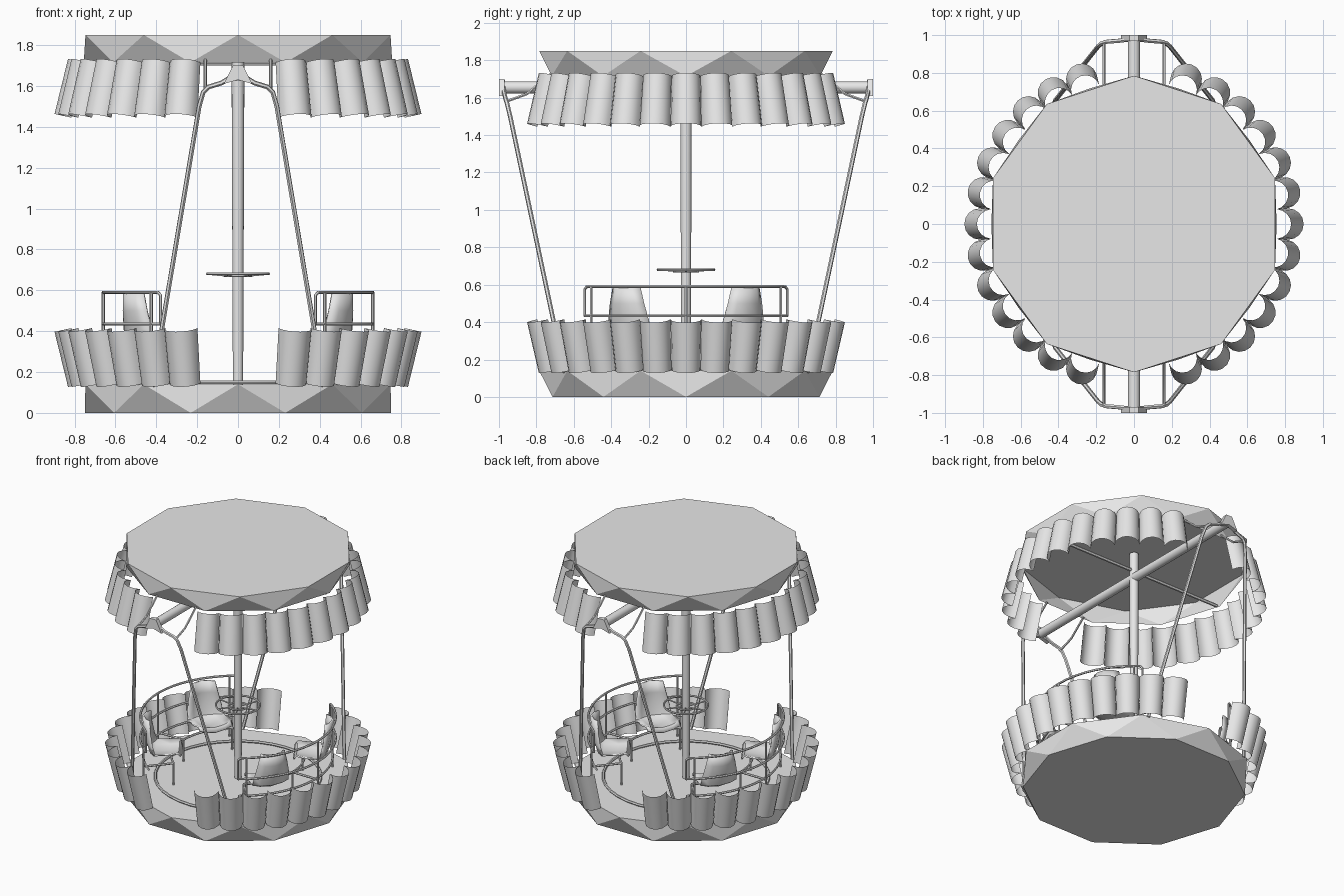
import bpy, bmesh
from math import sin, cos, pi, radians
from mathutils import Vector

cube = bpy.data.objects.get("Cube")
if cube:
    bpy.data.objects.remove(cube)

grey = bpy.data.materials.new("plain_grey")
grey.use_nodes = True
grey.diffuse_color = (0.8, 0.8, 0.8, 1)
grey.node_tree.nodes["Principled BSDF"].inputs["Base Color"].default_value = (0.8, 0.8, 0.8, 1)


def finish(name, mesh, smooth=True):
    mesh.materials.clear()
    mesh.materials.append(grey)
    obj = bpy.data.objects.new(name, mesh)
    bpy.context.collection.objects.link(obj)
    if smooth:
        bpy.ops.object.select_all(action='DESELECT')
        obj.select_set(True)
        bpy.context.view_layer.objects.active = obj
        bpy.ops.object.shade_smooth_by_angle(angle=radians(40))
    return obj


def from_bmesh(name, bm, smooth=True, outward=True):
    if outward:
        bmesh.ops.recalc_face_normals(bm, faces=bm.faces)
    mesh = bpy.data.meshes.new(name)
    bm.to_mesh(mesh)
    bm.free()
    return finish(name, mesh, smooth)


def tubes(name, paths, radius, closed=False):
    """Round tubes along several paths, joined in one mesh."""
    curve = bpy.data.curves.new(name, 'CURVE')
    curve.dimensions = '3D'
    curve.bevel_depth = radius
    curve.bevel_resolution = 1
    curve.use_fill_caps = True
    for path in paths:
        spline = curve.splines.new('POLY')
        spline.points.add(len(path) - 1)
        for p, co in zip(spline.points, path):
            p.co = (*co, 1)
        spline.use_cyclic_u = closed
    temp = bpy.data.objects.new("temp", curve)
    bpy.context.collection.objects.link(temp)
    graph = bpy.context.evaluated_depsgraph_get()
    mesh = bpy.data.meshes.new_from_object(temp.evaluated_get(graph))
    bpy.data.objects.remove(temp)
    return finish(name, mesh)


def polar(r, degrees, z):
    return Vector((r * cos(radians(degrees)), r * sin(radians(degrees)), z))


def arc(r, start, end, z, count=16):
    return [polar(r, start + (end - start) * i / count, z) for i in range(count + 1)]


def faceted_drum(name, r_low, z_low, r_top, z_top, open_bottom=False):
    """Ten-sided drum with a zigzag band of triangles."""
    bm = bmesh.new()
    n = 10
    low = [bm.verts.new(polar(r_low, 90 + 36 * (i + 0.5), z_low)) for i in range(n)]
    top = [bm.verts.new(polar(r_top, 90 + 36 * i, z_top)) for i in range(n)]
    for i in range(n):
        j = (i + 1) % n
        bm.faces.new((top[i], low[i], top[j]))
        bm.faces.new((low[i], low[j], top[j]))
    bm.faces.new(top)
    if not open_bottom:
        bm.faces.new(low[::-1])
    return from_bmesh(name, bm, smooth=False)


def scallops(name, side, z_of):
    """Flared half-round panels round one side; z_of places the heights."""
    bm = bmesh.new()
    count, steps = 13, 8
    step = 152 / count
    for k in range(count):
        mid = radians(-76 + step * (k + 0.5))
        out = Vector((side * cos(mid), sin(mid), 0))
        tan = Vector((-side * sin(mid), cos(mid), 0))
        rows = []
        for r, z in ((0.755, 0.145), (0.815, 0.415)):
            w = r * sin(radians(step / 2))
            row = []
            for i in range(steps + 1):
                a = -pi / 2 + pi * i / steps
                co = out * (r + w * cos(a)) + tan * w * sin(a)
                co.z = z_of(z - 0.018 * cos(a))
                row.append(bm.verts.new(co))
            rows.append(row)
        for i in range(steps):
            f = bm.faces.new((rows[0][i], rows[0][i + 1], rows[1][i + 1], rows[1][i]))
            f.normal_update()
            if f.normal.dot(out) < 0:
                f.normal_flip()
    return from_bmesh(name, bm, outward=False)


def cylinder(name, r1, r2, start, end, segments=16):
    start, end = Vector(start), Vector(end)
    bm = bmesh.new()
    bmesh.ops.create_cone(bm, cap_ends=True, segments=segments, radius1=r1, radius2=r2,
                          depth=(end - start).length)
    turn = (end - start).to_track_quat('Z', 'Y').to_matrix()
    bmesh.ops.rotate(bm, verts=bm.verts, matrix=turn)
    bmesh.ops.translate(bm, verts=bm.verts, vec=(start + end) / 2)
    return from_bmesh(name, bm)


# Base and canopy
faceted_drum("base", 0.75, 0, 0.785, 0.14)
faceted_drum("canopy", 0.755, 1.715, 0.785, 1.85, open_bottom=True)
for side, word in ((1, "left"), (-1, "right")):
    scallops(word + "_base_panels", side, lambda z: z)
    scallops(word + "_canopy_panels", side, lambda z: 1.86 - z)

# Centre pole, axle and cross bar
cylinder("centre_pole", 0.025, 0.032, (0, 0, 0.13), (0, 0, 1.84))
cylinder("axle", 0.032, 0.032, (0, -0.98, 1.655), (0, 0.98, 1.655))
tubes("canopy_cross_bar", [[(-0.73, 0, 1.71), (0.73, 0, 1.71)]], 0.012)

# Hand wheel with spokes
tubes("hand_wheel_rim", [arc(0.15, 0, 345, 0.68, 23)], 0.007, True)
tubes("hand_wheel_hub", [arc(0.065, 0, 330, 0.67, 11)], 0.006, True)
tubes("hand_wheel_spokes", [[polar(0.02, a, 0.668), polar(0.15, a, 0.68)]
                            for a in range(0, 360, 60)], 0.005)

# Hanger frames and axle brackets at both ends
for end, word in ((-1, "front"), (1, "back")):
    legs, stays = [], []
    for s in (-1, 1):
        legs.append([(s * x, end * y, z) for x, y, z in (
            (0.42, 0.65, 0.13), (0.19, 0.94, 1.5), (0.17, 0.957, 1.57),
            (0.145, 0.965, 1.595), (0.08, 0.97, 1.615), (0.04, 0.975, 1.64), (0, 0.98, 1.69))])
        stays.append([(s * 0.16, end * 0.96, 1.58), (s * 0.16, end * 0.85, 1.62),
                      (s * 0.16, end * 0.72, 1.73)])
    tubes(word + "_hanger_legs", legs, 0.012)
    tubes(word + "_canopy_stays", stays, 0.008)

    bm = bmesh.new()
    outline = ((-0.07, 1.61), (0, 1.63), (0.07, 1.61), (0.025, 1.7), (-0.025, 1.7))
    face = bm.faces.new([bm.verts.new((x, end * 0.97, z)) for x, z in outline])
    grown = bmesh.ops.extrude_face_region(bm, geom=[face])
    verts = [v for v in grown["geom"] if isinstance(v, bmesh.types.BMVert)]
    bmesh.ops.translate(bm, verts=verts, vec=(0, end * 0.03, 0))
    from_bmesh(word + "_axle_bracket", bm, smooth=False)

# Curved guard rails, seat rails and floor ring
for mid, word in ((0, "left"), (180, "right")):
    top = [polar(0.66, mid - 55, 0.43), polar(0.66, mid - 55, 0.575)]
    top += arc(0.66, mid - 53.5, mid + 53.5, 0.59)
    top += [polar(0.66, mid + 55, 0.575), polar(0.66, mid + 55, 0.43)]
    rails = [top, arc(0.66, mid - 55, mid + 55, 0.435),
             arc(0.64, mid - 55, mid + 55, 0.3), arc(0.45, mid - 50, mid + 50, 0.3)]
    tubes(word + "_guard_rails", rails, 0.008)
    posts = [[polar(0.66, mid + a, 0.13), polar(0.66, mid + a, 0.59)] for a in (-50, 0, 50)]
    posts += [[polar(0.45, mid + a, 0.13), polar(0.45, mid + a, 0.3)] for a in (-50, 0, 50)]
    posts += [[polar(0.45, mid + a, 0.3), polar(0.65, mid + a, 0.3)] for a in (-50, 0, 50)]
    tubes(word + "_rail_posts", posts, 0.008)
tubes("floor_ring", [arc(0.56, 0, 350, 0.15, 35)], 0.01, True)

# Bucket seats: radius, height and half width along the profile
profile = ((0.64, 0.585, 0.085), (0.635, 0.5, 0.105), (0.62, 0.41, 0.125), (0.6, 0.345, 0.13),
           (0.56, 0.32, 0.13), (0.46, 0.325, 0.13), (0.4, 0.335, 0.12), (0.38, 0.31, 0.115))
for mid, word in ((32, "left_back"), (148, "right_back"), (212, "right_front"), (328, "left_front")):
    bm = bmesh.new()
    out, tan = polar(1, mid, 0), polar(1, mid + 90, 0)
    rows = []
    for r, z, w in profile:
        row = []
        for t in (-1, -0.6, 0, 0.6, 1):
            co = out * (r - 0.045 * t * t * (r > 0.58)) + tan * (w * t)
            co.z = z + 0.03 * t * t * (r < 0.58)
            row.append(bm.verts.new(co))
        rows.append(row)
    for a, b in zip(rows, rows[1:]):
        for i in range(4):
            bm.faces.new((a[i], a[i + 1], b[i + 1], b[i]))
    seat = from_bmesh(word + "_seat", bm)
    solid = seat.modifiers.new("thickness", 'SOLIDIFY')
    solid.thickness = 0.012
    solid.offset = 0
